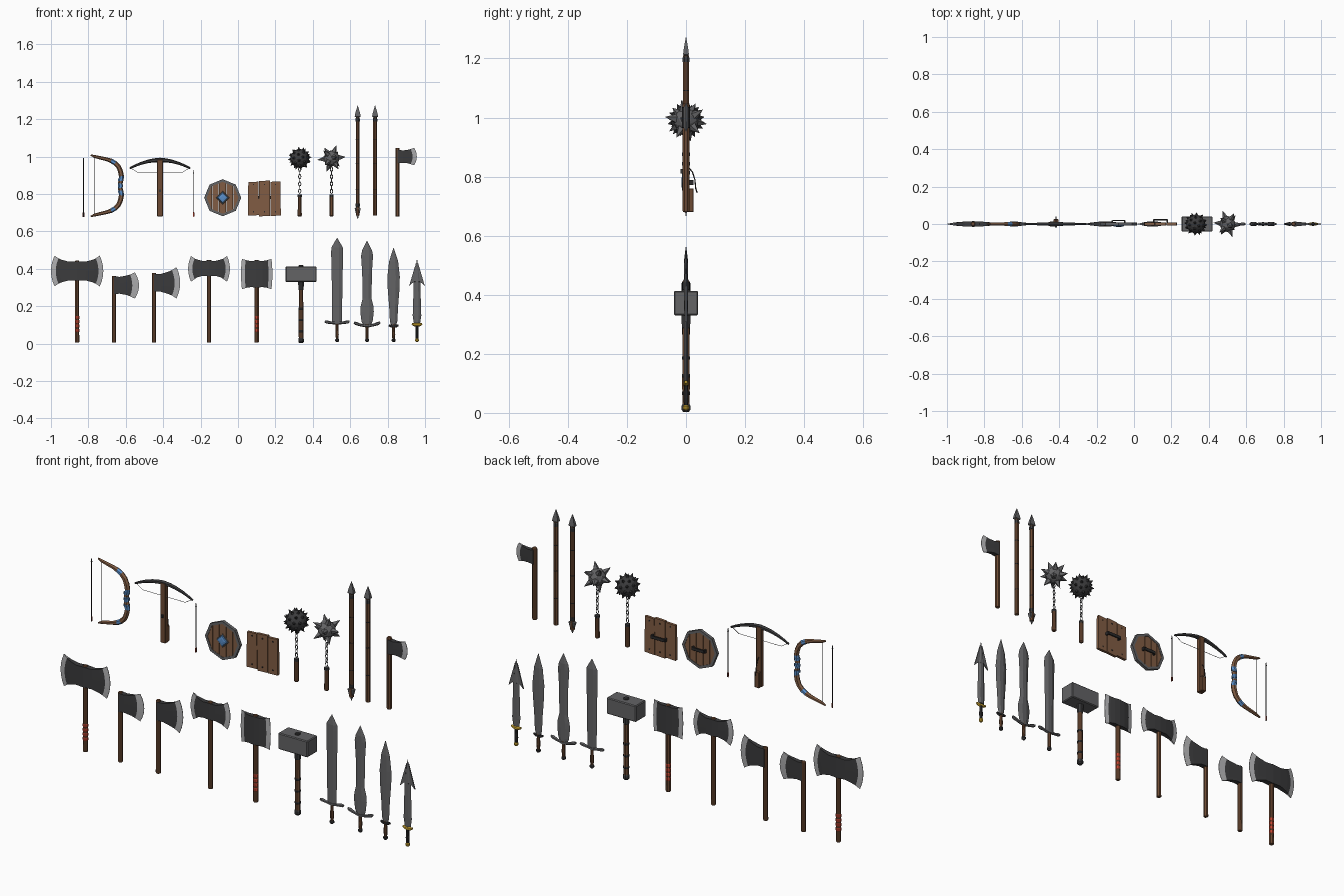
import bpy, bmesh, math
from mathutils import Vector, Matrix

if "Cube" in bpy.data.objects:
    bpy.data.objects.remove(bpy.data.objects["Cube"])

COL = {'wood': (0.15, 0.068, 0.033), 'pale_wood': (0.22, 0.108, 0.056), 'iron': (0.044, 0.044, 0.046),
       'steel': (0.125, 0.125, 0.13), 'edge': (0.42, 0.42, 0.43), 'blue': (0.1, 0.27, 0.58),
       'red': (0.55, 0.06, 0.03), 'gold': (0.65, 0.4, 0.03), 'leather': (0.024, 0.023, 0.024)}
MAT = {}
for k, c in COL.items():
    MAT[k] = bpy.data.materials.new(k)
    MAT[k].diffuse_color = (*c, 1)


def finish(name, bm, mats):
    bmesh.ops.recalc_face_normals(bm, faces=bm.faces)
    me = bpy.data.meshes.new(name)
    bm.to_mesh(me)
    bm.free()
    for m in mats:
        me.materials.append(MAT[m])
    ob = bpy.data.objects.new(name, me)
    bpy.context.collection.objects.link(ob)
    return ob


def loft(name, rings, segs):
    """Skin rings of points; segs gives one colour or a colour per segment."""
    if isinstance(segs, str):
        segs = [segs] * (len(rings) - 1)
    mats = sorted(set(segs))
    bm = bmesh.new()
    vs = [[bm.verts.new(p) for p in r] for r in rings]
    n = len(rings[0])
    for i, s in enumerate(segs):
        for j in range(n):
            k = (j + 1) % n
            bm.faces.new((vs[i][j], vs[i][k], vs[i + 1][k], vs[i + 1][j])).material_index = mats.index(s)
    bm.faces.new(vs[0]).material_index = mats.index(segs[0])
    bm.faces.new(vs[-1]).material_index = mats.index(segs[-1])
    return finish(name, bm, mats)


def rod(name, x, st, segs, n=8, sy=1.0, y=0):
    """Upright turned rod, st = (z, radius)."""
    a = [2 * math.pi * (i + .5) / n for i in range(n)]
    return loft(name, [[(x + r * math.cos(t), y + sy * r * math.sin(t), z) for t in a] for z, r in st], segs)


def sweep(name, path, segs, n=6, plane='xz', off=0):
    """Tube along path of (u, z, radius) in the xz or yz plane."""
    rings = []
    for i, (u, z, r) in enumerate(path):
        p, q = path[max(i - 1, 0)], path[min(i + 1, len(path) - 1)]
        t = Vector((q[0] - p[0], q[1] - p[1])).normalized()
        ring = []
        for k in range(n):
            c, s = r * math.cos(2 * math.pi * k / n), r * math.sin(2 * math.pi * k / n)
            a, b = u - t.y * c, z + t.x * c
            ring.append((a, off + s, b) if plane == 'xz' else (off + s, a, b))
        rings.append(ring)
    return loft(name, rings, segs)


def box(name, x0, x1, y0, y1, z0, z1, mat, bev=0.0):
    bm = bmesh.new()
    bmesh.ops.create_cube(bm, size=1)
    for v in bm.verts:
        v.co = ((x0, x1)[v.co.x > 0], (y0, y1)[v.co.y > 0], (z0, z1)[v.co.z > 0])
    if bev:
        bmesh.ops.bevel(bm, geom=bm.edges[:], offset=bev, segments=1, affect='EDGES')
    return finish(name, bm, [mat])


def prism(name, pts, y0, y1, mat):
    return loft(name, [[(x, y0, z) for x, z in pts], [(x, y1, z) for x, z in pts]], mat)


def axe_head(name, x, d, st):
    """Lofted cheek, st = (dx, z_mid, half_height, half_thickness, bulge); the last strip is the edge."""
    rings = []
    for dx, zm, h, t, b in st:
        s = [i / 3 for i in range(-3, 4)]
        prof = [(x + d * (dx + b * (1 - q * q)), zm + h * q) for q in s]
        rings.append([(px, -t, pz) for px, pz in prof] + [(px, t, pz) for px, pz in prof[::-1]])
    return loft(name, rings, ['iron'] * (len(st) - 2) + ['edge'])


def blade(name, x, st, t=.007):
    """Flat ridged sword blade, st = (z, half_width)."""
    return loft(name, [[(x - w, 0, z), (x - w * .35, -min(t, w * .5), z), (x + w * .35, -min(t, w * .5), z),
                        (x + w, 0, z), (x + w * .35, min(t, w * .5), z), (x - w * .35, min(t, w * .5), z)]
                       for z, w in st], 'steel')


def guard(name, x, z, half, curve):
    sweep(name, [(x + half * u, z + curve * (u * u), r) for u, r in
                 [(-1, .005), (-.85, .009), (-.5, .007), (0, .010), (.5, .007), (.85, .009), (1, .005)]], 'steel')


# axes: x, handle bottom, handle top, red wrap, sides, head stations
big = [(0, .388, .052, .015, 0), (.045, .388, .05, .013, 0), (.082, .388, .06, .009, .010),
       (.1, .388, .068, .006, .014), (.121, .388, .082, .001, .019)]
small = [(0, .312, .047, .014, 0), (.03, .312, .045, .012, 0), (.068, .312, .052, .008, .008),
         (.086, .311, .058, .005, .012), (.112, .311, .07, .001, .022)]
mid = [(0, .325, .047, .014, 0), (.035, .325, .047, .012, 0), (.078, .325, .06, .008, .010),
       (.096, .325, .068, .005, .014), (.12, .325, .084, .001, .02)]
dbl = [(0, .402, .042, .014, 0), (.035, .402, .04, .012, 0), (.064, .402, .048, .008, .008),
       (.077, .4, .055, .005, .012), (.096, .4, .069, .001, .016)]
sq = [(0, .372, .072, .014, 0), (.03, .372, .07, .012, 0), (.05, .372, .072, .008, .003),
      (.059, .372, .075, .005, .004), (.079, .372, .081, .001, .005)]
hatchet = [(0, 1.0, .036, .013, 0), (.03, 1.0, .033, .011, 0), (.055, 1.0, .036, .007, .008),
           (.07, 1.0, .04, .005, .01), (.089, 1.0, .047, .001, .014)]
for nm, x, z0, z1, red, dirs, st in [
        ('great_axe', -.86, .005, .445, True, (-1, 1), big), ('small_axe', -.663, .005, .362, False, (1,), small),
        ('bearded_axe', -.449, .005, .378, False, (1,), mid), ('double_axe', -.155, .005, .448, False, (-1, 1), dbl),
        ('square_axe', .1, .005, .448, True, (-1, 1), sq), ('hatchet', .853, .68, 1.047, False, (1,), hatchet)]:
    rod(nm + '_handle', x, [(z0, .010), (z0 + .004, .0125), (z0 + .06, .012), (z1 - .004, .012), (z1, .009)], 'wood')
    if red:
        for z in (.062, .085, .108, .131):
            rod(nm + '_grip_wrap', x, [(z, .0115), (z + .003, .0135), (z + .015, .0135), (z + .018, .0115)], 'red')
    for d in dirs:
        axe_head(nm + ('_head_right' if d > 0 else '_head_left'), x, d, st)

# war hammer
hx = .337
box('hammer_head', hx - .083, hx + .083, -.041, .041, .33, .413, 'steel', .004)
rod('hammer_top_peg', hx, [(.405, .014), (.417, .014), (.42, .01)], 'iron')
rod('hammer_handle', hx, [(.02, .013), (.1, .014), (.2, .013), (.335, .012)], 'wood')
rod('hammer_pommel', hx, [(.003, .01), (.01, .016), (.024, .016), (.032, .012)], 'iron')
rod('hammer_collar', hx, [(.285, .012), (.29, .015), (.331, .017)], 'iron')
for z in (.06, .12, .18):
    rod('hammer_wrap', hx, [(z, .0135), (z + .003, .0155), (z + .009, .0155), (z + .012, .0135)], 'leather')

# swords
blade('broadsword_blade', .53, [(.11, .026), (.3, .028), (.49, .032), (.515, .030), (.565, .001)])
guard('broadsword_guard', .53, .11, .066, .008)
blade('waisted_sword_blade', .69, [(.1, .022), (.12, .03), (.17, .036), (.2, .034), (.24, .024), (.38, .026),
                                   (.47, .032), (.5, .026), (.55, .001)])
guard('waisted_sword_guard', .69, .095, .07, .018)
blade('leaf_sword_blade', .832, [(.1, .014), (.12, .02), (.2, .024), (.3, .032), (.36, .033), (.44, .024), (.512, .001)])
sweep('leaf_sword_guard', [(.806, .098, .005), (.82, .094, .009), (.844, .094, .009), (.858, .098, .005)], 'leather')
blade('barbed_sword_blade', .957, [(.11, .017), (.15, .023), (.2, .021), (.33, .018), (.331, .022), (.449, .001)])
for d in (-1, 1):
    loft('barbed_sword_barb', [[(.957 + d * a, y, z) for a, z in ((.006, .43), (.042, .308), (.012, .335))]
                               for y in (-.003, .003)], 'steel')
sweep('barbed_sword_guard', [(.93, .105, .005), (.945, .1, .009), (.969, .1, .009), (.984, .105, .005)], 'gold')
for nm, x, g, p in [('broadsword', .53, 'wood', 'iron'), ('waisted_sword', .69, 'wood', 'iron'),
                    ('leaf_sword', .832, 'wood', 'leather'), ('barbed_sword', .957, 'leather', 'gold')]:
    rod(nm + '_grip', x, [(.02, .007), (.05, .0095), (.08, .008), (.105, .008)], g)
    rod(nm + '_pommel', x, [(.008, .005), (.014, .011), (.022, .011), (.028, .006)], p)

# arrow and bolt: shaft, point, fletching
for nm, x, z0, z1 in [('arrow', -.826, .677, 1.0), ('bolt', -.237, .677, .93)]:
    rod(nm + '_shaft', x, [(z0, .0022), (z1 - .02, .0022)], 'leather', 6)
    rod(nm + '_point', x, [(z1 - .022, .002), (z1 - .02, .004), (z1, .0005)], 'iron', 4)
    for a in range(3):
        c, s = math.cos(a * 2.094 + .5), math.sin(a * 2.094 + .5)
        loft(nm + '_fletching', [[(x + r * c - o * s, r * s + o * c, z) for r, z in
                                  ((0, z0 + .03), (.005, z0 + .022), (.005, z0), (0, z0 + .006))]
                                 for o in (-.0006, .0006)], 'red')

# recurve bow
zc = .844
half = [(-.787, 1.008, .004), (-.765, 1.0, .008), (-.70, .985, .010), (-.678, .977, .012), (-.657, .965, .0125),
        (-.638, .945, .0125), (-.628, .92, .0135), (-.623, .895, .0135), (-.625, .878, .0135), (-.629, .857, .0125)]
path = half + [(x, 2 * zc - z, r) for x, z, r in half[::-1]]
hs = ['pale_wood'] * 3 + ['blue'] + ['pale_wood'] * 3 + ['blue', 'pale_wood']
sweep('bow_limbs', path, hs + ['blue'] + hs[::-1])
for z in (.875, .844, .813):
    rod('bow_grip_wrap', -.627, [(z - .006, .0145), (z + .006, .0145)], 'blue')
rod('bow_string', -.768, [(.685, .002), (1.002, .002)], 'leather', 6)

# crossbow
cx = -.417
box('crossbow_stock', cx - .015, cx + .015, -.011, .011, .68, .985, 'wood', .002)
box('crossbow_butt', cx - .013, cx + .013, .009, .026, .68, .76, 'wood', .002)
sweep('crossbow_trigger', [(.01, .83, .002), (.022, .815, .002), (.03, .79, .002), (.033, .76, .002), (.038, .745, .002)],
      'leather', plane='yz', off=cx)
box('crossbow_nut', cx - .005, cx + .005, -.018, -.009, .81, .825, 'iron')
sweep('crossbow_prod', [(cx + .162 * u, .982 - .045 * abs(u) ** 1.9, .005 + .007 * (1 - abs(u))) for u in
                        (-1, -.85, -.65, -.4, -.2, 0, .2, .4, .65, .85, 1)], 'iron')
sweep('crossbow_string', [(cx - .155, .938, .0013), (cx - .12, .915, .0013), (cx + .12, .915, .0013), (cx + .155, .938, .0013)],
      'edge')

# round shield: planks clipped to the octagon, rim, boss, strap
sx, sz, R = -.082, .78, .094
def oct_z(x):
    k = math.sqrt(.5) * R
    x = abs(x)
    return R - x * (R - k) / k if x < k else max(.002, k * (R - x) / (R - k))
ed = [-.09, -.056, -.02, .02, .056, .09]
for a, b in zip(ed, ed[1:]):
    a, b = a + .0012, b - .0012
    xs = sorted([a, b] + [v for v in (-.0665, 0, .0665) if a < v < b])
    prism('round_shield_plank', [(sx + v, sz + oct_z(v)) for v in xs] + [(sx + v, sz - oct_z(v)) for v in xs[::-1]],
          -.006, .006, 'pale_wood')
rr = [math.pi * i / 4 for i in range(9)]
loft('round_shield_rim', [[(sx + r * math.cos(t), y, sz + r * math.sin(t)) for r, y in
                           ((.099, -.008), (.099, .008), (.085, .008), (.085, -.008))] for t in rr], 'steel')
def diamond(r, y):
    return [(sx + r * c, y, sz + r * s) for c, s in ((1, 0), (0, 1), (-1, 0), (0, -1))]
loft('round_shield_boss_plate', [diamond(.036, -.005), diamond(.034, -.009)], 'steel')
loft('round_shield_boss', [diamond(.030, -.008), diamond(.026, -.013), diamond(.012, -.015)], 'blue')

# square shield: three uneven planks with nails
for i, (a, b, z0, z1) in enumerate([(.054, .111, .684, .866), (.1135, .171, .68, .872), (.1735, .228, .682, .868)]):
    k = (.001, -.001, .001)[i]
    prism('square_shield_plank', [(a, z0), (b + k, z0 + .003), (b, .77), (b - k, z1), (a + k, z1 - .003), (a, .78)],
          -.007, .007, 'pale_wood')
    for z in (.705, .85):
        box('square_shield_nail', (a + b) / 2 - .003, (a + b) / 2 + .003, -.009, .009, z - .003, z + .003, 'leather')
for nm, x, y, w in [('round', sx, .02, .033), ('square', .142, .024, .037)]:
    box(nm + '_shield_strap', x - w, x + w, y - .004, y + .002, sz - .008, sz + .008, 'leather', .001)
    for d in (-1, 1):
        box(nm + '_shield_strap_foot', x + d * w - .004, x + d * w + .004, .004, y, sz - .008, sz + .008, 'leather')

# flails: ball, spikes, chain, handle
for nm, x, r, reach, sub, sr, m in [('studded_flail', .33, .052, .064, 2, .010, 'iron'),
                                    ('star_flail', .5, .043, .077, 1, .016, 'steel')]:
    c = Vector((x, 0, .99))
    tilt = Matrix.Rotation(.35, 4, 'Y') @ Matrix.Rotation(.2, 4, 'X')
    bm = bmesh.new()
    bmesh.ops.create_icosphere(bm, subdivisions=sub, radius=1, matrix=tilt)
    dirs = [v.co.normalized() for v in bm.verts]
    bm.free()
    bm = bmesh.new()
    bmesh.ops.create_icosphere(bm, subdivisions=2, radius=r, matrix=Matrix.Translation(c) @ tilt)
    for d in dirs:
        h = reach - r * .88
        bmesh.ops.create_cone(bm, cap_ends=True, segments=5, radius1=sr, radius2=0, depth=h, matrix=Matrix.Translation(
            c + d * (r * .88 + h / 2)) @ d.to_track_quat('Z', 'Y').to_matrix().to_4x4())
    finish(nm + '_ball', bm, [m])
    for i in range(7):
        pts = [(math.cos(t) * .0065, math.sin(t) * .0125) for t in [math.pi * k / 4 for k in range(9)]]
        ln = sweep(nm + '_chain_link', [(u, v, .0022) for u, v in pts], 'steel', 4)
        ln.location = (x, 0, .815 + i * .0195)
        ln.rotation_euler = (0, 0, math.pi / 2 * (i % 2))
    rod(nm + '_handle', x, [(.68, .008), (.684, .012), (.74, .011), (.795, .011)], 'wood')
    rod(nm + '_band', x, [(.785, .0125), (.797, .0125)], 'iron')

# spears
for nm, x, ends in [('double_spear', .64, (1, -1)), ('spear', .733, (1,))]:
    rod(nm + '_shaft', x, [(.685, .011), (1.21, .011)], 'wood')
    for z in (.82, .96, 1.09):
        rod(nm + '_ring', x, [(z, .0118), (z + .004, .0118)], 'leather')
    for d in ends:
        f = lambda z: z if d > 0 else 1.938 - z
        rod(nm + '_socket', x, [(f(1.188), .0125), (f(1.202), .0125), (f(1.213), .009)], 'iron')
        rod(nm + '_point', x, [(f(1.207), .006), (f(1.214), .023), (f(1.235), .017), (f(1.273), .001)], 'steel', 4, .6)

for m in bpy.data.materials:
    if m.users and not m.is_grease_pencil:
        m.use_nodes = True
        m.node_tree.nodes["Principled BSDF"].inputs["Base Color"].default_value = m.diffuse_color
